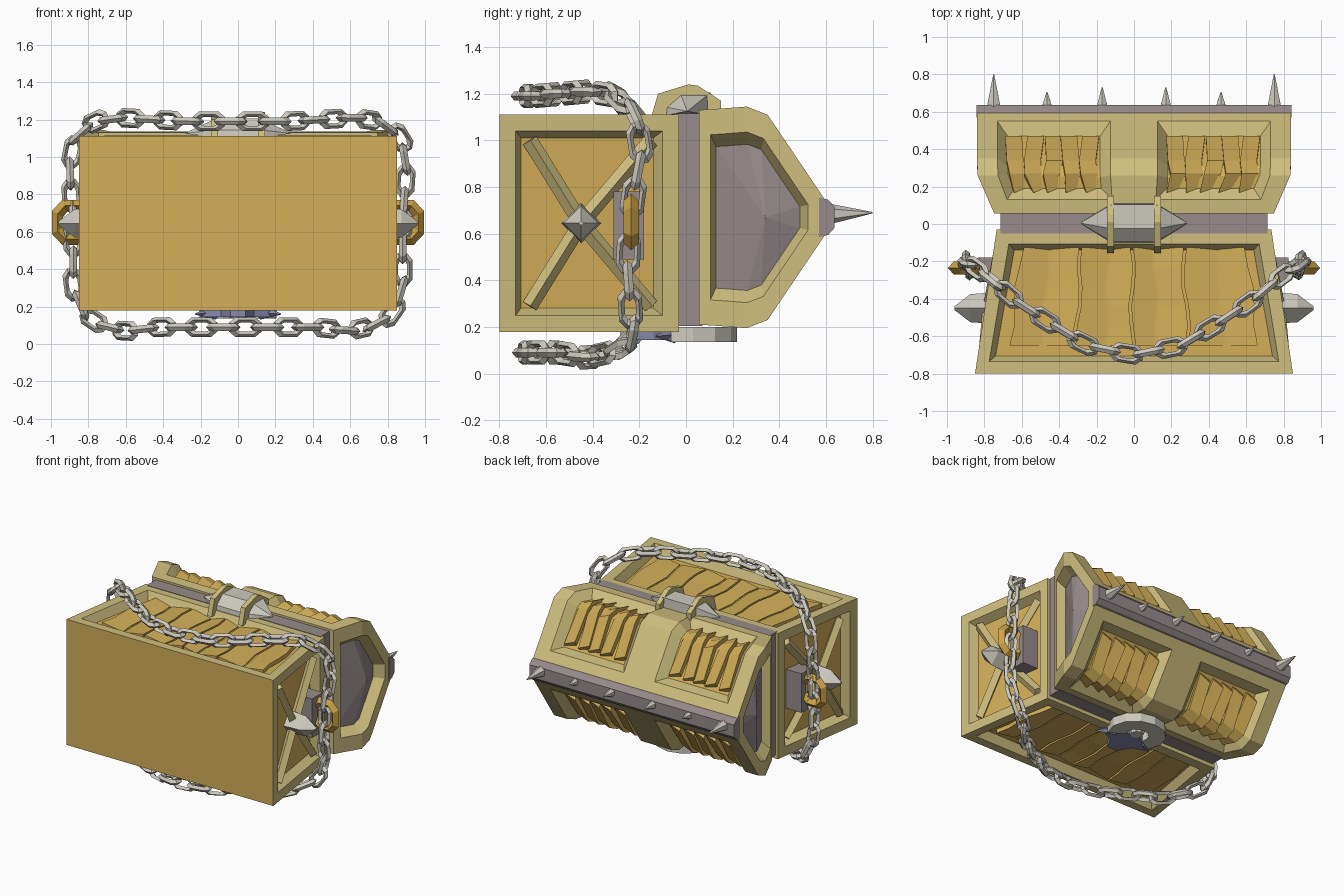
import bpy, bmesh, math
from mathutils import Vector, Matrix

if "Cube" in bpy.data.objects:
    bpy.data.objects.remove(bpy.data.objects["Cube"])


def material(name, rgb):
    m = bpy.data.materials.new(name)
    m.use_nodes = True
    m.diffuse_color = (*rgb, 1)
    m.node_tree.nodes["Principled BSDF"].inputs["Base Color"].default_value = (*rgb, 1)
    return m


FRAME = material("pale wood", (0.62, 0.52, 0.21))
PLANK = material("golden wood", (0.66, 0.43, 0.10))
IRON = material("dark iron", (0.31, 0.26, 0.26))
STEEL = material("light steel", (0.61, 0.59, 0.52))
GOLD = material("gold", (0.60, 0.36, 0.06))
BLUE = material("blue steel", (0.25, 0.26, 0.42))
BODY_Z, LID_Z = 0.645, 0.67


def finish(name, bm, *mats):
    bmesh.ops.recalc_face_normals(bm, faces=bm.faces)
    me = bpy.data.meshes.new(name)
    bm.to_mesh(me)
    bm.free()
    for m in mats:
        me.materials.append(m)
    ob = bpy.data.objects.new(name, me)
    bpy.context.collection.objects.link(ob)
    return ob


def box(name, lo, hi, mat):
    lo, hi = Vector(lo), Vector(hi)
    bm = bmesh.new()
    bmesh.ops.create_cube(bm, size=1, matrix=Matrix.LocRotScale((lo + hi) / 2, None, hi - lo))
    return finish(name, bm, mat)


def loft(name, rings, mat):
    """Bridge equal-length rings of points and cap both ends."""
    bm = bmesh.new()
    vs = [[bm.verts.new(p) for p in r] for r in rings]
    n = len(rings[0])
    for a, b in zip(vs, vs[1:]):
        for i in range(n):
            bm.faces.new((a[i], a[(i + 1) % n], b[(i + 1) % n], b[i]))
    bm.faces.new(vs[0])
    bm.faces.new(vs[-1])
    return finish(name, bm, mat)


def spike(name, base, tip, r, mat, sides=4, r2=0.003):
    base, tip = Vector(base), Vector(tip)
    d = tip - base
    bm = bmesh.new()
    mtx = Matrix.Translation((base + tip) / 2) @ d.to_track_quat('Z', 'Y').to_matrix().to_4x4()
    bmesh.ops.create_cone(bm, cap_ends=True, segments=sides, radius1=r, radius2=r2,
                          depth=d.length, matrix=mtx)
    return finish(name, bm, mat)


def add_link(bm, c, u, v, outline, r):
    """Closed ring with a diamond cross-section along an outline in the u, v plane."""
    n = u.cross(v)
    rows = []
    for a, b in outline:
        p = c + u * a + v * b
        o = (p - c).normalized()
        rows.append([bm.verts.new(p + k) for k in (o * r, n * r, -o * r, -n * r)])
    for a, b in zip(rows, rows[1:] + rows[:1]):
        for i in range(4):
            bm.faces.new((a[i], a[(i + 1) % 4], b[(i + 1) % 4], b[i]))


def slab(name, rows, down, mat):
    """Board following rows of (left, right) top points."""
    down = Vector(down)
    return loft(name, [[l, r, r - down, l - down] for l, r in rows], mat)


# Chest body: tapered box with a sunken panel in each of its four walls
def wall_x(y):
    return 0.85 - (y + 0.8) * 0.15


bm = bmesh.new()
ends = [[bm.verts.new((sx * wall_x(y), y, BODY_Z + sz * 0.467))
         for sx, sz in ((-1, -1), (1, -1), (1, 1), (-1, 1))] for y in (-0.8, -0.03)]
bm.faces.new(ends[0]).material_index = 1
bm.faces.new(ends[1])
walls = [bm.faces.new((ends[0][i], ends[0][(i + 1) % 4], ends[1][(i + 1) % 4], ends[1][i]))
         for i in range(4)]
bmesh.ops.recalc_face_normals(bm, faces=bm.faces)
bmesh.ops.inset_individual(bm, faces=walls, thickness=0.1, depth=0)
bmesh.ops.inset_individual(bm, faces=walls, thickness=0.045, depth=-0.06)
for f in walls:
    f.material_index = 1
finish("chest_body", bm, FRAME, PLANK)

# Wavy boards in the two long walls of the body
seams = [-0.65, -0.48, -0.3, -0.14, -0.01, 0.12, 0.28, 0.47, 0.65]
for s in (1, -1):
    for i, (a, b) in enumerate(zip(seams, seams[1:])):
        rows = []
        for k in range(6):
            y = -0.65 + k * 0.105
            t = wall_x(y) / 0.8
            wa, wb = (0.012 * math.sin(k * 1.6 + j * 2) for j in (i, i + 1))
            tilt = 0.012 * (-1) ** i
            rows.append((Vector((a * t + wa + 0.007, y, BODY_Z + s * (0.425 + tilt))),
                         Vector((b * t + wb - 0.007, y, BODY_Z + s * (0.425 - tilt)))))
        slab("body_board", rows, (0, 0, s * 0.04), PLANK)


# Lid: extruded profile with sunken panels and pyramid end plates
def lid_x(y):
    return 0.745 + 0.095 * min(1, max(0, (y - 0.05) / 0.22))


half = [(0.055, 0.46), (0.13, 0.465), (0.26, 0.475), (0.35, 0.44), (0.55, 0.144), (0.60, 0.07)]
profile = half + [(y, -h) for y, h in reversed(half)]
N = len(profile)
bm = bmesh.new()


def ring(side, scale=1, sink=0):
    pts = [(0.27 + (y - 0.27) * scale, h * scale) for y, h in profile]
    return [bm.verts.new((side * lid_x(y) - math.copysign(sink, side), y, LID_Z + h)) for y, h in pts]


def bridge(a, b):
    return [bm.faces.new((a[i], a[(i + 1) % N], b[(i + 1) % N], b[i])) for i in range(N)]


stations = [ring(f) for f in (-1, -0.87, -0.15, 0.15, 0.87, 1)]
panels = []
for k, (a, b) in enumerate(zip(stations, stations[1:])):
    fs = bridge(a, b)
    if k in (1, 3):
        panels += [fs[1:4], fs[7:10]]
for side, end in ((-1, stations[0]), (1, stations[-1])):
    rim, floor = ring(side, 0.77), ring(side, 0.66, 0.07)
    bridge(end, rim)
    bridge(rim, floor)
    apex = bm.verts.new((side * 0.82, 0.34, LID_Z))
    for i in range(N):
        bm.faces.new((floor[i], floor[(i + 1) % N], apex)).material_index = 1
bmesh.ops.recalc_face_normals(bm, faces=bm.faces)
for p in panels:
    bmesh.ops.inset_region(bm, faces=p, thickness=0.055, depth=-0.06,
                           use_boundary=True, use_even_offset=True)
    for f in p:
        f.material_index = 2
finish("lid", bm, FRAME, IRON, PLANK)

# Tilted, bent boards in the lid panels
for s in (1, -1):
    for side in (-1, 1):
        for i in range(5):
            rows = []
            for k, (y, h) in enumerate(((0.17, 0.42), (0.27, 0.437), (0.34, 0.407), (0.47, 0.205))):
                t = lid_x(y) / 0.8
                wob = 0.012 * math.sin(i * 2 + k * 1.7)
                x = side * 0.41 - 0.235 + i * 0.094
                rows.append((Vector((x * t + wob, y, LID_Z + s * (h + 0.012))),
                             Vector(((x + 0.085) * t + wob, y, LID_Z + s * (h - 0.025)))))
            slab("lid_board", rows, (0, 0.025, s * 0.045), PLANK)

# Iron band in the joint, and spiked band along the lid ridge
box("joint_band", (-0.715, -0.05, 0.205), (0.715, 0.07, 1.115), IRON)
loft("ridge_band", [[(x, y, LID_Z + h) for y, h in
                     ((0.57, 0.085), (0.61, 0.075), (0.637, 0.045), (0.637, -0.045),
                      (0.61, -0.075), (0.57, -0.085))] for x in (-0.842, 0.842)], IRON)
for x, y, r in ((0.75, 0.8, 0.042), (0.465, 0.705, 0.032), (0.17, 0.73, 0.034)):
    for s in (-1, 1):
        spike("ridge_spike", (s * x, 0.625, 0.685), (s * x, y, 0.69), r, STEEL, 6)

# Hinge: faceted pin held by two straps
loft("hinge_pin", [[(x, 0.005 + w * y, 1.125 + w * z) for y, z in
                    ((-0.105, -0.02), (-0.1, 0.02), (-0.03, 0.08), (0.1, 0.08), (0.105, -0.02))]
                   for x, w in ((-0.28, 0.05), (-0.12, 1), (0.12, 1), (0.28, 0.05))], STEEL)
strap = ((-0.155, 1.08), (-0.12, 1.2), (0.01, 1.24), (0.05, 1.235), (0.15, 1.17), (0.15, 1.1))
for s in (-1, 1):
    loft("hinge_strap", [[(s * x, y, z) for y, z in strap] for x in (0.108, 0.145)], FRAME)

# Lock on the underside: ring plate with keyhole boss and pointed clasp
bm = bmesh.new()
plate = []
for z in (0.135, 0.2):
    for r in (0.205, 0.085):
        plate.append([bm.verts.new((r * math.cos(a), 0.03 + r * 0.92 * math.sin(a), z))
                      for a in (math.pi * k / 6 for k in range(-1, 8))])
lo, li, uo, ui = plate
for a, b in ((lo, li), (uo, ui), (lo, uo), (li, ui)):
    for i in range(8):
        bm.faces.new((a[i], a[i + 1], b[i + 1], b[i]))
for i in (0, 8):
    bm.faces.new((lo[i], li[i], ui[i], uo[i]))
finish("lock_plate", bm, STEEL)
spike("lock_boss", (0, 0.03, 0.2), (0, 0.03, 0.14), 0.075, STEEL, 8, 0.045)
loft("lock_clasp", [[(x, y, z) for x, y in ((-0.17, 0), (-0.2, -0.1), (-0.09, -0.14), (-0.04, -0.23),
                                            (0.04, -0.23), (0.09, -0.14), (0.17, -0.1), (0.17, 0))]
                    for z in (0.145, 0.19)], BLUE)
for s in (-1, 1):
    spike("clasp_point", (s * 0.12, -0.05, 0.17), (s * 0.23, -0.13, 0.16), 0.04, BLUE)

# End walls: cross braces, stud, handle plate and handle ring
for s in (-1, 1):
    hub = Vector((s * 0.775, -0.45, BODY_Z))
    for y, z in ((-0.67, 1.0), (-0.67, 0.29), (-0.15, 1.0), (-0.15, 0.29)):
        spike("cross_brace", (s * (wall_x(y) - 0.035), y, z), hub, 0.034, FRAME, 4, 0.034)
    spike("stud_base", (s * 0.74, -0.45, BODY_Z), (s * 0.875, -0.45, BODY_Z), 0.085, STEEL, 4, 0.075)
    spike("stud_tip", (s * 0.875, -0.45, BODY_Z), (s * 0.96, -0.45, BODY_Z), 0.075, STEEL, 4, 0.01)
    box("handle_plate", (min(s * 0.69, s * 0.825), -0.31, 0.49), (max(s * 0.69, s * 0.825), -0.18, 0.78), IRON)
    bm = bmesh.new()
    oct_ring = [(0.08, 0.045), (0.04, 0.09), (-0.04, 0.09), (-0.08, 0.045)]
    oct_ring += [(-a, -b) for a, b in oct_ring]
    add_link(bm, Vector((s * 0.885, -0.235, 0.65)), Vector((1, 0, 0)), Vector((0, 0, 1)), oct_ring, 0.034)
    finish("handle_ring", bm, GOLD)

# Chain wrapped around the chest: alternate links turned a quarter
path = [(0, -0.70, 1.19), (0.25, -0.65, 1.19), (0.45, -0.53, 1.2), (0.62, -0.42, 1.21),
        (0.76, -0.3, 1.19), (0.87, -0.22, 1.1), (0.90, -0.19, 0.95), (0.89, -0.22, 0.8),
        (0.88, -0.24, 0.65), (0.88, -0.25, 0.45), (0.88, -0.24, 0.3), (0.82, -0.23, 0.16),
        (0.73, -0.29, 0.1), (0.6, -0.42, 0.07), (0.42, -0.55, 0.09), (0.22, -0.66, 0.09), (0, -0.70, 0.09)]
loop = [Vector(p) for p in path] + [Vector((-x, y, z)) for x, y, z in reversed(path[:-1])]
total = sum((b - a).length for a, b in zip(loop, loop[1:]))


def along(d):
    d %= total
    for a, b in zip(loop, loop[1:]):
        seg = (b - a).length
        if d <= seg:
            return a.lerp(b, d / seg)
        d -= seg
    return loop[-1]


count = 2 * round(total / 0.24)
link = [(0.07, 0.018), (0.04, 0.038), (-0.04, 0.038), (-0.07, 0.018)]
link += [(-a, -b) for a, b in link]
bm = bmesh.new()
for i in range(count):
    d = i * total / count - 0.04
    t = (along(d + 0.05) - along(d - 0.05)).normalized()
    n = t.cross(Vector((0, 1, 0))).normalized()
    add_link(bm, along(d), t, n if i % 2 else n.cross(t), link, 0.02)
finish("chain", bm, STEEL)
